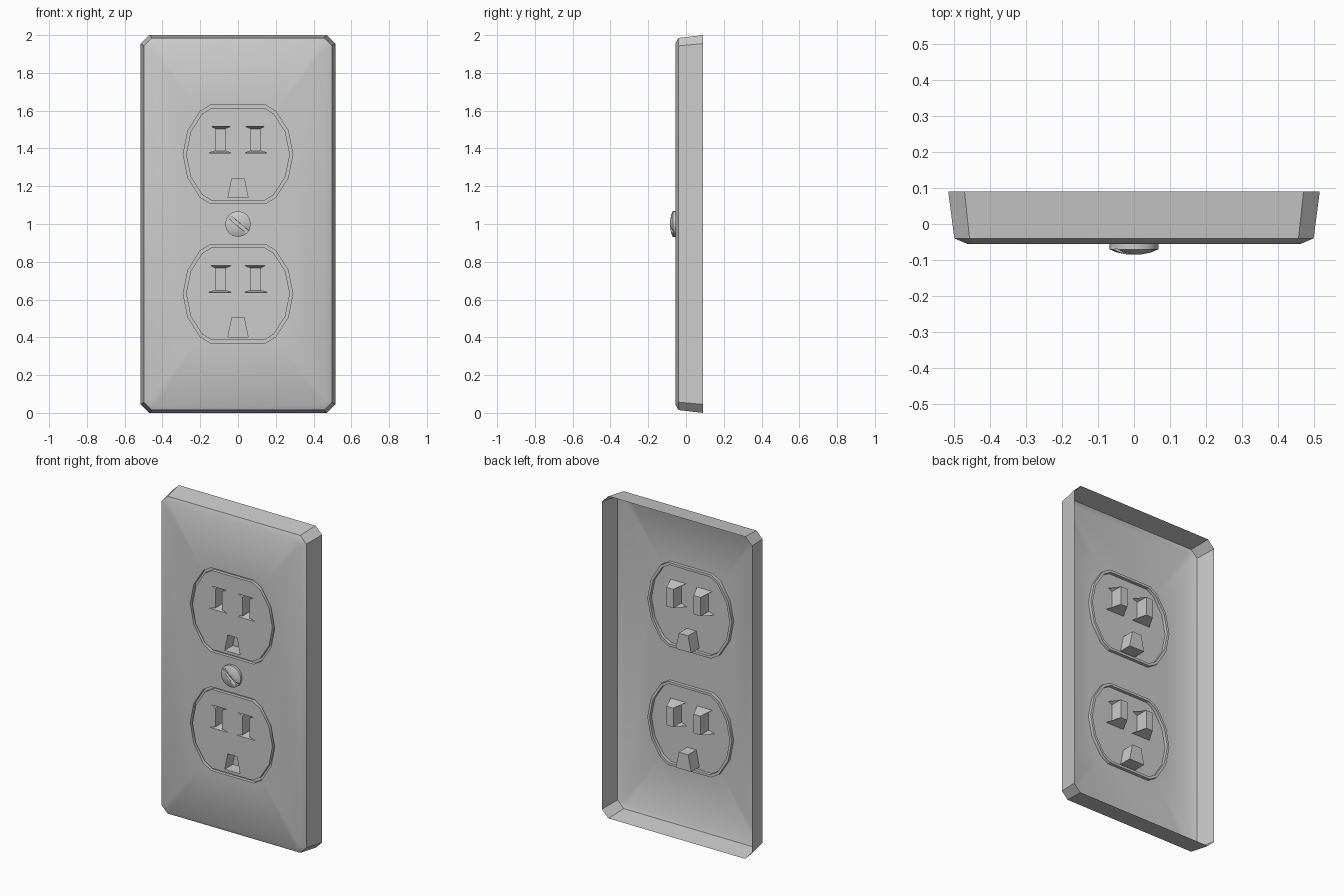
import bpy, bmesh, math
from mathutils import Matrix

if "Cube" in bpy.data.objects:
    bpy.data.objects.remove(bpy.data.objects["Cube"])

FRONT, FLOOR, DEEP = -0.055, -0.035, 0.025


def ring(bm, pts, y):
    """Closed loop of vertices in the xz plane at depth y."""
    return [bm.verts.new((x, y, z)) for x, z in pts]


def bridge(bm, a, b):
    n = len(a)
    for i in range(n):
        j = (i + 1) % n
        bm.faces.new((a[i], a[j], b[j], b[i]))


def fill(bm, *loops):
    """Fill the first loop, leaving the others as holes."""
    edges = []
    for r in loops:
        for i in range(len(r)):
            pair = (r[i], r[(i + 1) % len(r)])
            edges.append(bm.edges.get(pair) or bm.edges.new(pair))
    bmesh.ops.triangle_fill(bm, use_beauty=True, use_dissolve=False,
                            edges=edges, normal=(0, -1, 0))


def finish(bm, name):
    """Orient the shell so its front faces -y, then smooth by angle."""
    bmesh.ops.recalc_face_normals(bm, faces=bm.faces[:])
    front = [f for f in bm.faces if all(abs(v.co.y - FRONT) < 1e-4 for v in f.verts)]
    if front and sum(f.normal.y * f.calc_area() for f in front) > 0:
        bmesh.ops.reverse_faces(bm, faces=bm.faces[:])
    me = bpy.data.meshes.new(name)
    bm.to_mesh(me)
    bm.free()
    ob = bpy.data.objects.new(name, me)
    bpy.context.collection.objects.link(ob)
    bpy.ops.object.select_all(action='DESELECT')
    ob.select_set(True)
    bpy.context.view_layer.objects.active = ob
    bpy.ops.object.shade_smooth_by_angle(angle=math.radians(30))
    return ob


def plate_outline(w, h, c):
    quarter = [(w, h - c), (w - c, h)]
    half = quarter + [(-x, z) for x, z in reversed(quarter)]
    return [(x, 1 + z) for x, z in half] + [(-x, 1 - z) for x, z in half]


def socket_outline(cz, inset=0.0):
    quarter = [(0.265, 0.125), (0.2, 0.228), (0.147, 0.26)]
    half = [(0.29, 0)] + quarter + [(-x, z) for x, z in reversed(quarter)]
    full = half + [(-x, -z) for x, z in half]
    sx, sz = 1 - inset / 0.29, 1 - inset / 0.26
    return [(x * sx, cz + z * sz) for x, z in full]


SOCKETS = {"upper": 1.369, "lower": 0.631}

# Wall plate: open-backed tapered shell with two socket openings
bm = bmesh.new()
back = ring(bm, plate_outline(0.515, 1.0, 0.045), 0.09)
mid = ring(bm, plate_outline(0.498, 0.985, 0.042), -0.04)
face = ring(bm, plate_outline(0.462, 0.958, 0.03), FRONT)
bridge(bm, back, mid)
bridge(bm, mid, face)
holes = []
for cz in SOCKETS.values():
    rim = ring(bm, socket_outline(cz), FRONT)
    bridge(bm, rim, ring(bm, socket_outline(cz), FLOOR))
    holes.append(rim)
fill(bm, face, *holes)
finish(bm, "wall_plate")

# Flared blade slot and ground slot outlines
SLOT = [(0.037, 0.148), (0.143, 0.148), (0.117, 0.135), (0.117, 0.018),
        (0.159, 0.006), (0.032, 0.006), (0.07, 0.018), (0.07, 0.135)]
GROUND = [(-0.032, -0.127), (0.032, -0.127), (0.053, -0.228), (-0.053, -0.228)]

# Receptacles: groove floor, raised face, slots pushed through to the back
for label, cz in SOCKETS.items():
    bm = bmesh.new()
    outer = ring(bm, socket_outline(cz), FLOOR)
    inner = ring(bm, socket_outline(cz, 0.015), FLOOR)
    top = ring(bm, socket_outline(cz, 0.015), FRONT)
    bridge(bm, outer, inner)
    bridge(bm, inner, top)
    holes = []
    for s in (-1, 1):
        o = ring(bm, [(s * x, cz + z) for x, z in SLOT], FRONT)
        d = ring(bm, [(s * SLOT[i][0], cz + SLOT[i][1]) for i in (2, 3, 6, 7)], DEEP)
        for f in ((o[0], o[1], d[0], d[3]), (o[1], o[2], d[0]),
                  (o[2], o[3], d[1], d[0]), (o[3], o[4], d[1]),
                  (o[4], o[5], d[2], d[1]), (o[5], o[6], d[2]),
                  (o[6], o[7], d[3], d[2]), (o[7], o[0], d[3]), d):
            bm.faces.new(f)
        holes.append(o)
    pts = [(x, cz + z) for x, z in GROUND]
    o, d = ring(bm, pts, FRONT), ring(bm, pts, DEEP)
    bridge(bm, o, d)
    bm.faces.new(d)
    holes.append(o)
    fill(bm, top, *holes)
    finish(bm, label + "_receptacle")

# Domed screw head
bm = bmesh.new()
N = 16
loops = [ring(bm, [(r * math.cos(2 * math.pi * i / N), 1 + r * math.sin(2 * math.pi * i / N))
                   for i in range(N)], y)
         for r, y in ((0.068, FRONT), (0.068, -0.07), (0.047, -0.079), (0.022, -0.084))]
for a, b in zip(loops, loops[1:]):
    bridge(bm, a, b)
bm.faces.new(loops[0])
tip = bm.verts.new((0, -0.085, 1))
for i in range(N):
    bm.faces.new((loops[-1][i], loops[-1][(i + 1) % N], tip))
screw = finish(bm, "screw")

# Diagonal driver slot cut into the screw
bm = bmesh.new()
bmesh.ops.create_cube(bm, size=1, matrix=Matrix.Translation((0, -0.093, 1))
                      @ Matrix.Rotation(math.radians(40), 4, 'Y')
                      @ Matrix.Diagonal((0.3, 0.05, 0.018, 1)))
cutter = finish(bm, "screw_slot_cutter")
cutter.hide_render = True
bpy.context.view_layer.objects.active = screw
mod = screw.modifiers.new("slot", 'BOOLEAN')
mod.operation, mod.solver, mod.object = 'DIFFERENCE', 'EXACT', cutter
bpy.ops.object.modifier_move_to_index(modifier=mod.name, index=0)
bpy.ops.object.modifier_apply(modifier="slot")
bpy.data.objects.remove(cutter)

# Remove the hidden cap where the screw meets the plate
bm = bmesh.new()
bm.from_mesh(screw.data)
cap = [f for f in bm.faces if all(abs(v.co.y - FRONT) < 1e-4 for v in f.verts)]
bmesh.ops.delete(bm, geom=cap, context='FACES')
bm.to_mesh(screw.data)
bm.free()
